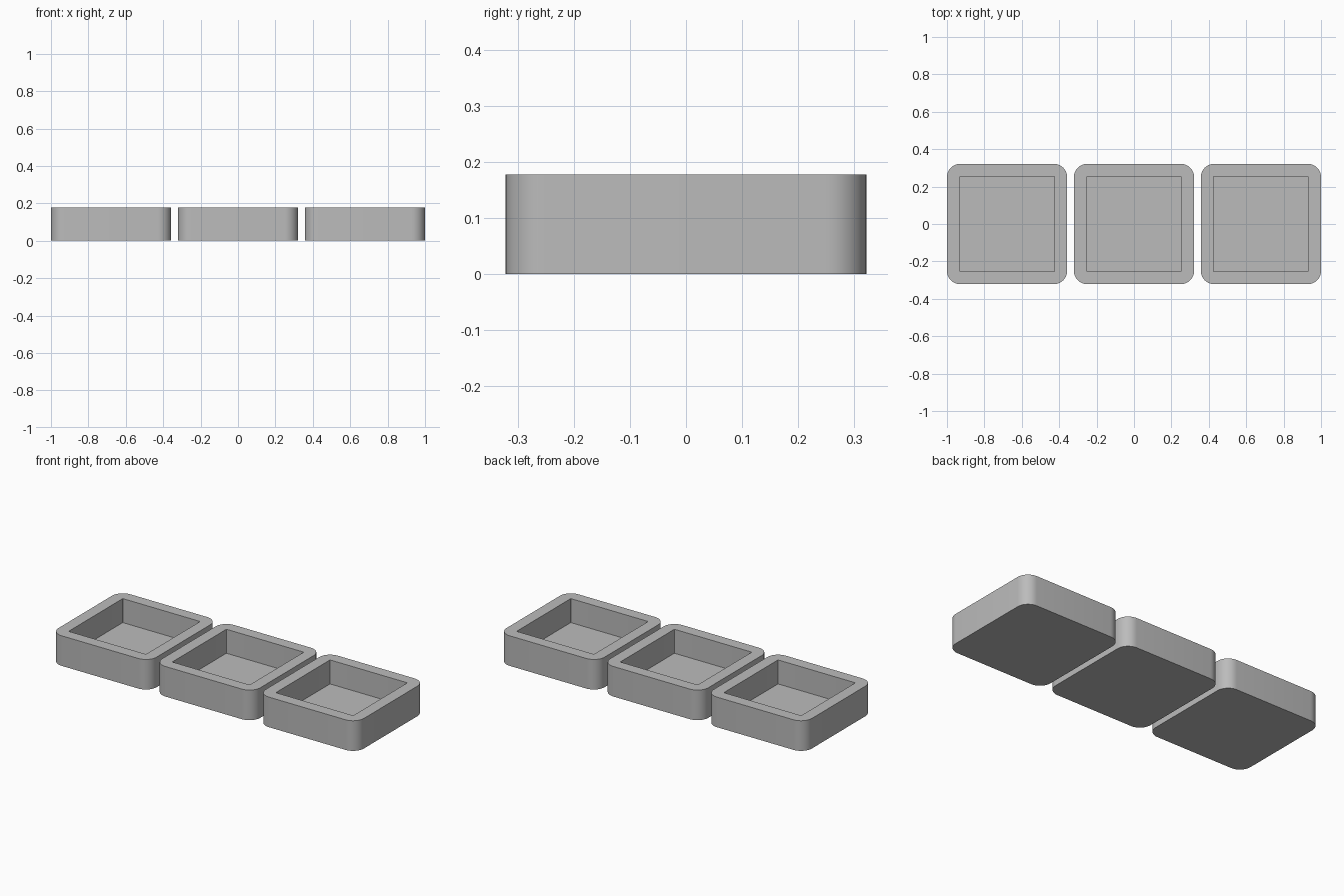
import bpy
import bmesh
from math import cos, sin, pi

cube = bpy.data.objects.get("Cube")
if cube:
    bpy.data.objects.remove(cube, do_unlink=True)

WIDTH, HEIGHT, GAP = 0.643, 0.178, 0.0357
WALL, FLOOR, RADIUS = 0.068, 0.036, 0.071
STEPS = 10

grey = bpy.data.materials.new("plain grey")
grey.use_nodes = True
color = (0.5, 0.5, 0.5, 1)
grey.diffuse_color = color
grey.node_tree.nodes["Principled BSDF"].inputs["Base Color"].default_value = color


def rounded_loop(bm, half, radius, z):
    """Ring of vertices around a rounded square, counter-clockwise."""
    c = half - radius
    ring = []
    for q, (sx, sy) in enumerate([(1, 1), (-1, 1), (-1, -1), (1, -1)]):
        for i in range(STEPS + 1):
            a = (q + i / STEPS) * pi / 2
            ring.append(bm.verts.new((sx * c + radius * cos(a),
                                      sy * c + radius * sin(a), z)))
    return ring


def make_tray(name, x):
    bm = bmesh.new()
    half = WIDTH / 2
    inner, inner_radius = half - WALL, RADIUS - WALL
    # Outer base, outer rim, inner rim, pocket floor
    rings = [rounded_loop(bm, half, RADIUS, 0),
             rounded_loop(bm, half, RADIUS, HEIGHT),
             rounded_loop(bm, inner, inner_radius, HEIGHT),
             rounded_loop(bm, inner, inner_radius, FLOOR)]
    n = len(rings[0])
    for low, high in zip(rings, rings[1:]):
        for i in range(n):
            j = (i + 1) % n
            bm.faces.new((low[i], low[j], high[j], high[i]))
    bm.faces.new(rings[0][::-1])
    bm.faces.new(rings[-1])
    mesh = bpy.data.meshes.new(name)
    bm.to_mesh(mesh)
    bm.free()
    mesh.materials.append(grey)
    tray = bpy.data.objects.new(name, mesh)
    tray.location.x = x
    bpy.context.collection.objects.link(tray)
    return tray


# Row of three identical trays
bpy.ops.object.select_all(action="DESELECT")
for name, k in (("right_tray", -1), ("middle_tray", 0), ("left_tray", 1)):
    tray = make_tray(name, k * (WIDTH + GAP))
    tray.select_set(True)
    bpy.context.view_layer.objects.active = tray
bpy.ops.object.shade_smooth_by_angle(angle=pi / 6)
